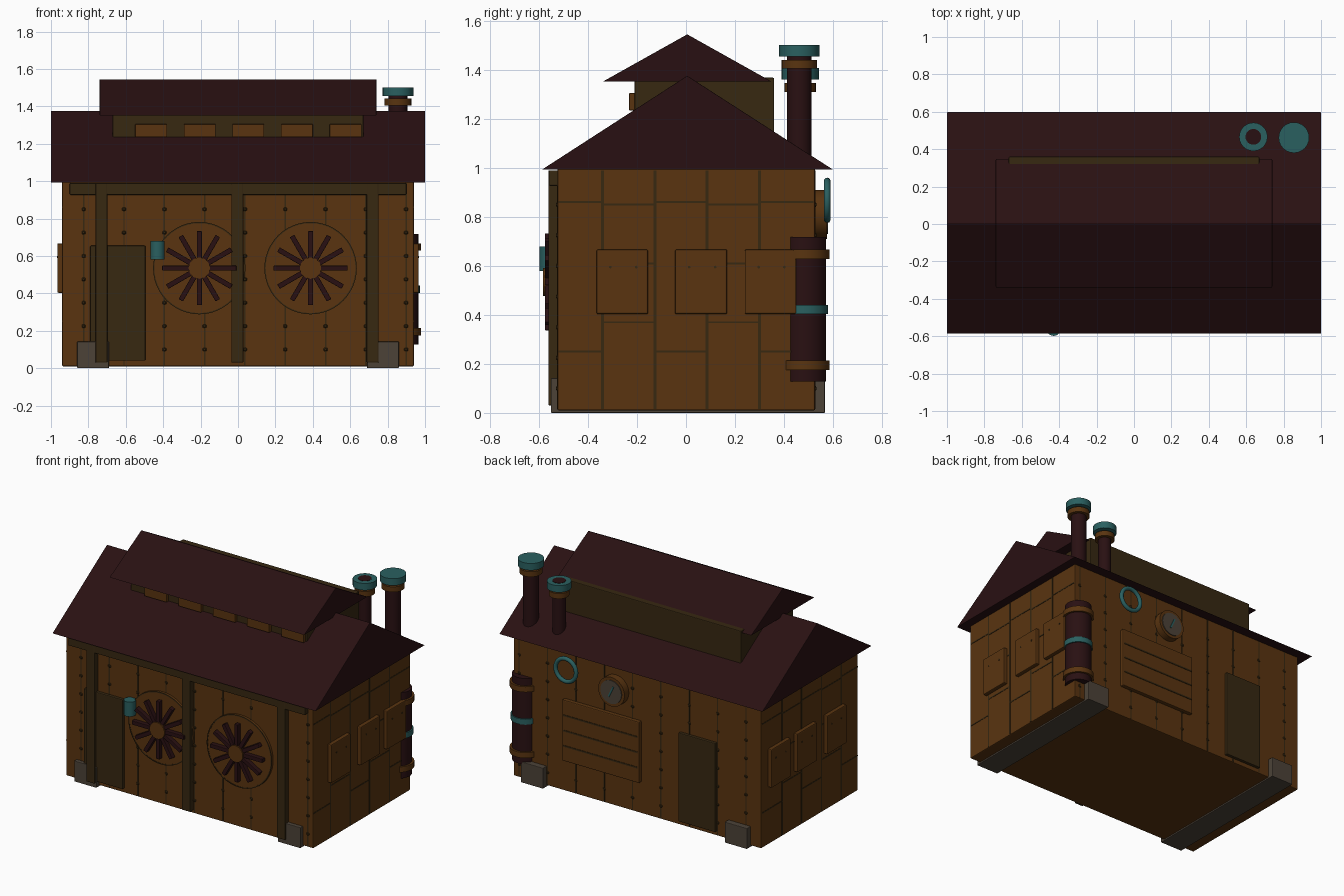
import bpy, bmesh, math
from mathutils import Vector, Matrix

if "Cube" in bpy.data.objects:
    bpy.data.objects.remove(bpy.data.objects["Cube"])


def mat(name, r, g, b):
    m = bpy.data.materials.new(name)
    m.diffuse_color = (r, g, b, 1)
    m.use_nodes = True
    m.node_tree.nodes["Principled BSDF"].inputs["Base Color"].default_value = m.diffuse_color
    return m


RUST = mat("rust_orange", 0.100, 0.034, 0.005)
ROOF = mat("dark_maroon", 0.022, 0.0052, 0.006)
TRIM = mat("dark_brown", 0.038, 0.021, 0.0058)
TEAL = mat("teal", 0.023, 0.117, 0.117)
STONE = mat("grey_brown", 0.072, 0.055, 0.039)


def finish(name, bm, material, bevel=0.0, smooth=False):
    bmesh.ops.recalc_face_normals(bm, faces=bm.faces)
    me = bpy.data.meshes.new(name)
    bm.to_mesh(me)
    bm.free()
    me.materials.append(material)
    ob = bpy.data.objects.new(name, me)
    bpy.context.collection.objects.link(ob)
    if bevel:
        mod = ob.modifiers.new("Bevel", "BEVEL")
        mod.width = bevel
        mod.segments = 2
    if smooth:
        bpy.ops.object.select_all(action='DESELECT')
        ob.select_set(True)
        bpy.context.view_layer.objects.active = ob
        bpy.ops.object.shade_smooth_by_angle(angle=math.radians(35))
    return ob


def add_box(bm, x, y, z):
    c = Vector((sum(x) / 2, sum(y) / 2, sum(z) / 2))
    s = (x[1] - x[0], y[1] - y[0], z[1] - z[0], 1)
    bmesh.ops.create_cube(bm, size=1, matrix=Matrix.Translation(c) @ Matrix.Diagonal(s))


def box(name, x, y, z, material, bevel=0.005):
    bm = bmesh.new()
    add_box(bm, x, y, z)
    return finish(name, bm, material, bevel)


def add_cyl(bm, p0, p1, r, r2=None, n=24):
    p0, p1 = Vector(p0), Vector(p1)
    d = p1 - p0
    m = Matrix.Translation((p0 + p1) / 2) @ d.to_track_quat('Z', 'Y').to_matrix().to_4x4()
    bmesh.ops.create_cone(bm, cap_ends=True, segments=n, radius1=r,
                          radius2=r if r2 is None else r2, depth=d.length, matrix=m)


def cyl(name, p0, p1, r, material, bevel=0.0, n=24):
    bm = bmesh.new()
    add_cyl(bm, p0, p1, r, n=n)
    return finish(name, bm, material, 0, True)


def prism(name, hx, y0, y1, z0, z1, material):
    bm = bmesh.new()
    ends = [[bm.verts.new((x, y, z)) for y, z in ((y0, z0), (y1, z0), (0.005, z1))]
            for x in (-hx, hx)]
    a, b = ends
    bm.faces.new(a)
    bm.faces.new(b)
    for i in range(3):
        j = (i + 1) % 3
        bm.faces.new((a[i], a[j], b[j], b[i]))
    return finish(name, bm, material, 0.003)


# Main hall, roof and raised roof monitor
box("hall_walls", (-0.94, 0.94), (-0.525, 0.527), (0.01, 1.0), RUST, 0.006)
prism("main_roof", 1.0, -0.588, 0.6, 0.993, 1.376, ROOF)
box("monitor_box", (-0.67, 0.67), (-0.21, 0.36), (1.05, 1.368), TRIM)
prism("monitor_roof", 0.74, -0.34, 0.35, 1.352, 1.545, ROOF)
for i in range(5):
    x = 0.055 + (i - 2) * 0.26
    box("monitor_window", (x - 0.085, x + 0.085), (-0.232, -0.2), (1.235, 1.305), RUST, 0.003)

# Stone runners under the hall
for s in (-1, 1):
    box("foundation_runner", (s * 0.775 - 0.085, s * 0.775 + 0.085), (-0.552, 0.567),
        (0.0, 0.142), STONE, 0.004)

# Wall seams and rivets
seams, rivets = bmesh.new(), bmesh.new()
xs = [-0.825 + 0.2155 * i for i in range(9)]
ys = (-0.34, -0.127, 0.086, 0.3)
for s, wall in ((-1, -0.525), (1, 0.527)):
    for x in xs:
        add_box(seams, (x - 0.004, x + 0.004), (wall - 0.002, wall + 0.002), (0.015, 0.99))
        for k in range(7):
            p = Vector((x, wall, 0.1 + 0.125 * k))
            add_cyl(rivets, p, p + Vector((0, s * 0.005, 0)), 0.012, 0.006, 6)
for s in (-1, 1):
    w = s * 0.94
    for y in ys:
        add_box(seams, (w - 0.002, w + 0.002), (y - 0.006, y + 0.006), (0.015, 0.99))
    edges = (-0.52,) + ys + (0.52,)
    for i in range(5):
        for z in ((0.25, 0.86) if i % 2 == 0 else (0.37, 0.61, 0.85)):
            add_box(seams, (w - 0.002, w + 0.002), (edges[i], edges[i + 1]), (z - 0.004, z + 0.004))
finish("wall_seams", seams, TRIM)

# Side wall plates with small bolts
for s in (-1, 1):
    for y0, y1 in ((-0.365, -0.155), (-0.045, 0.168), (0.24, 0.45)):
        box("side_plate", sorted((s * 0.93, s * 0.966)), (y0, y1), (0.403, 0.667), RUST, 0.006)
        for t in (0.27, 0.77):
            p = Vector((s * 0.965, y0 + t * (y1 - y0), 0.595))
            add_cyl(rivets, p, p + Vector((s * 0.004, 0, 0)), 0.006, n=6)
finish("rivets", rivets, TRIM)

# Front timber frame and doors
box("front_beam", (-0.9, 0.9), (-0.56, -0.52), (0.927, 0.99), TRIM)
for x in (-0.73, -0.003, 0.72):
    box("front_post", (x - 0.032, x + 0.032), (-0.562, -0.52), (0.03, 0.99), TRIM)
box("front_door", (-0.79, -0.495), (-0.545, -0.51), (0.04, 0.655), TRIM)
box("back_door", (-0.605, -0.325), (0.51, 0.547), (0.04, 0.65), TRIM)

# Front lantern
cyl("front_lantern", (-0.43, -0.56, 0.58), (-0.43, -0.56, 0.68), 0.038, TEAL)

# Front wheel fans: disc, twelve blades, hub
for fx in (-0.207, 0.388):
    fz = 0.535
    cyl("fan_disc", (fx, -0.51, fz), (fx, -0.54, fz), 0.247, RUST, n=48)
    rim = bmesh.new()
    ring = []
    for r in (0.24, 0.247):
        for y in (-0.536, -0.542):
            ring.append([rim.verts.new((fx + r * math.cos(a * math.tau / 48), y,
                                        fz + r * math.sin(a * math.tau / 48))) for a in range(48)])
    for p, q in ((0, 1), (1, 3), (3, 2), (2, 0)):
        for i in range(48):
            j = (i + 1) % 48
            rim.faces.new((ring[p][i], ring[p][j], ring[q][j], ring[q][i]))
    finish("fan_rim", rim, TRIM)
    bm = bmesh.new()
    for i in range(12):
        part = Matrix.Translation((fx, -0.56, fz)) @ Matrix.Rotation(i * math.tau / 12, 4, 'Y')
        bmesh.ops.create_cube(bm, size=1, matrix=part @ Matrix.Translation((0.115, 0, 0))
                              @ Matrix.Diagonal((0.166, 0.032, 0.027, 1)))
    finish("fan_blades", bm, ROOF, 0.003)
    cyl("fan_hub", (fx, -0.53, fz), (fx, -0.584, fz), 0.057, RUST)

# Roof chimneys
for cx, cy, z, rc, rb, rp in ((0.855, 0.462, 1.455, 0.082, 0.072, 0.05),
                              (0.638, 0.466, 1.36, 0.076, 0.064, 0.042)):
    tall = z > 1.4
    cyl("chimney_pipe", (cx, cy, 1.0), (cx, cy, z + (0.02 if tall else 0.049)), rp, ROOF)
    cyl("chimney_band", (cx, cy, z - 0.05), (cx, cy, z - 0.014), rb, RUST)
    cyl("chimney_cap", (cx, cy, z), (cx, cy, z + 0.047), rc, TEAL)

# Corner tank with bands
tx, ty = 0.878, 0.486
cyl("corner_tank", (tx, ty, 0.128), (tx, ty, 0.717), 0.086, ROOF, n=32)
for z, r, m in ((0.648, 0.1, RUST), (0.422, 0.094, TEAL), (0.195, 0.1, RUST)):
    cyl("tank_band", (tx, ty, z - 0.019), (tx, ty, z + 0.019), r, m, n=32)

# Back service panel with slats
box("back_panel", (-0.03, 0.555), (0.51, 0.553), (0.225, 0.645), RUST, 0.006)
for z in (0.33, 0.435, 0.54):
    box("panel_slat", (-0.02, 0.545), (0.55, 0.556), (z - 0.005, z + 0.005), TRIM, 0)

# Back gauge
cyl("gauge_case", (0.165, 0.52, 0.81), (0.165, 0.575, 0.81), 0.1, RUST, n=32)
cyl("gauge_face", (0.165, 0.57, 0.81), (0.165, 0.58, 0.81), 0.08, STONE, n=32)
needle = box("gauge_needle", (-0.005, 0.005), (-0.003, 0.003), (-0.035, 0.045), TEAL, 0)
needle.location = (0.165, 0.582, 0.81)
needle.rotation_euler = (0, math.radians(-25), 0)

# Back valve ring
bpy.ops.mesh.primitive_torus_add(major_segments=32, minor_segments=10, major_radius=0.078,
                                 minor_radius=0.014, location=(0.51, 0.576, 0.868),
                                 rotation=(math.pi / 2, 0, 0))
valve = bpy.context.object
valve.name = "valve_ring"
valve.data.materials.append(TEAL)
bpy.ops.object.shade_smooth_by_angle(angle=math.radians(50))
